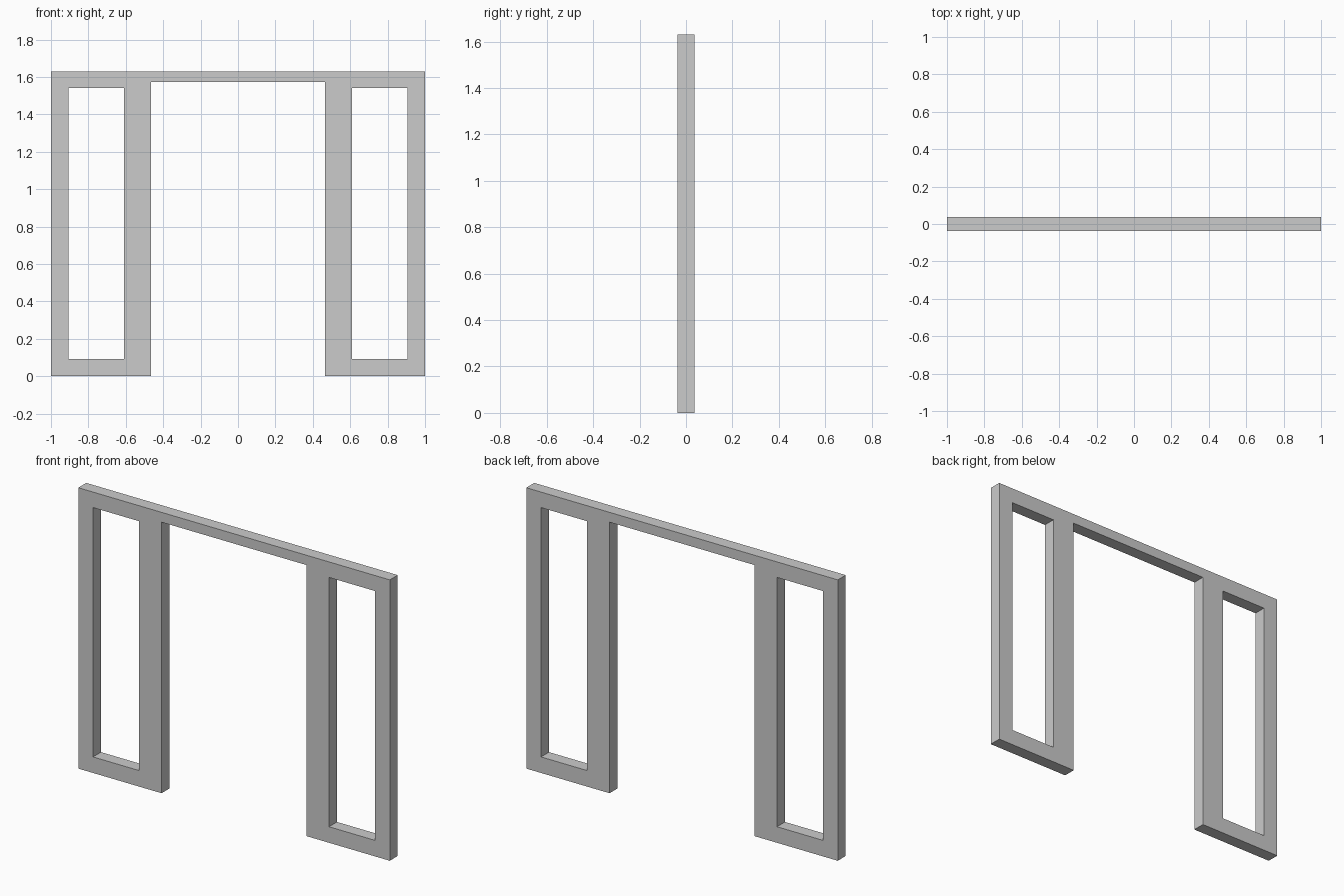
import bpy
import bmesh

if "Cube" in bpy.data.objects:
    bpy.data.objects.remove(bpy.data.objects["Cube"])

DEPTH = 0.073
half = [0.465, 0.61, 0.905, 1.0]          # opening edge, post, window, outer edge
xs = [-x for x in reversed(half)] + half
zs = [0.0, 0.093, 1.54, 1.573, 1.63]      # floor, sill, window top, door top, top


def is_solid(x, z):
    """True where the frame has material, False in the doorway and side windows."""
    x = abs(x)
    doorway = x < half[0] and z < zs[3]
    window = half[1] < x < half[2] and zs[1] < z < zs[2]
    return not (doorway or window)


# Front face of the frame as a grid of cells with the openings left out
bm = bmesh.new()
verts = {}


def vert(x, z):
    if (x, z) not in verts:
        verts[x, z] = bm.verts.new((x, -DEPTH / 2, z))
    return verts[x, z]


for x0, x1 in zip(xs, xs[1:]):
    for z0, z1 in zip(zs, zs[1:]):
        if is_solid((x0 + x1) / 2, (z0 + z1) / 2):
            bm.faces.new([vert(x0, z0), vert(x1, z0), vert(x1, z1), vert(x0, z1)])
for v in [v for v in bm.verts if not v.link_faces]:
    bm.verts.remove(v)

# Thickness of the frame
ext = bmesh.ops.extrude_face_region(bm, geom=bm.faces[:], use_keep_orig=True)
moved = [g for g in ext["geom"] if isinstance(g, bmesh.types.BMVert)]
bmesh.ops.translate(bm, verts=moved, vec=(0, DEPTH, 0))
bmesh.ops.recalc_face_normals(bm, faces=bm.faces[:])

mesh = bpy.data.meshes.new("door_frame")
bm.to_mesh(mesh)
bm.free()
bpy.context.collection.objects.link(bpy.data.objects.new("door_frame", mesh))
